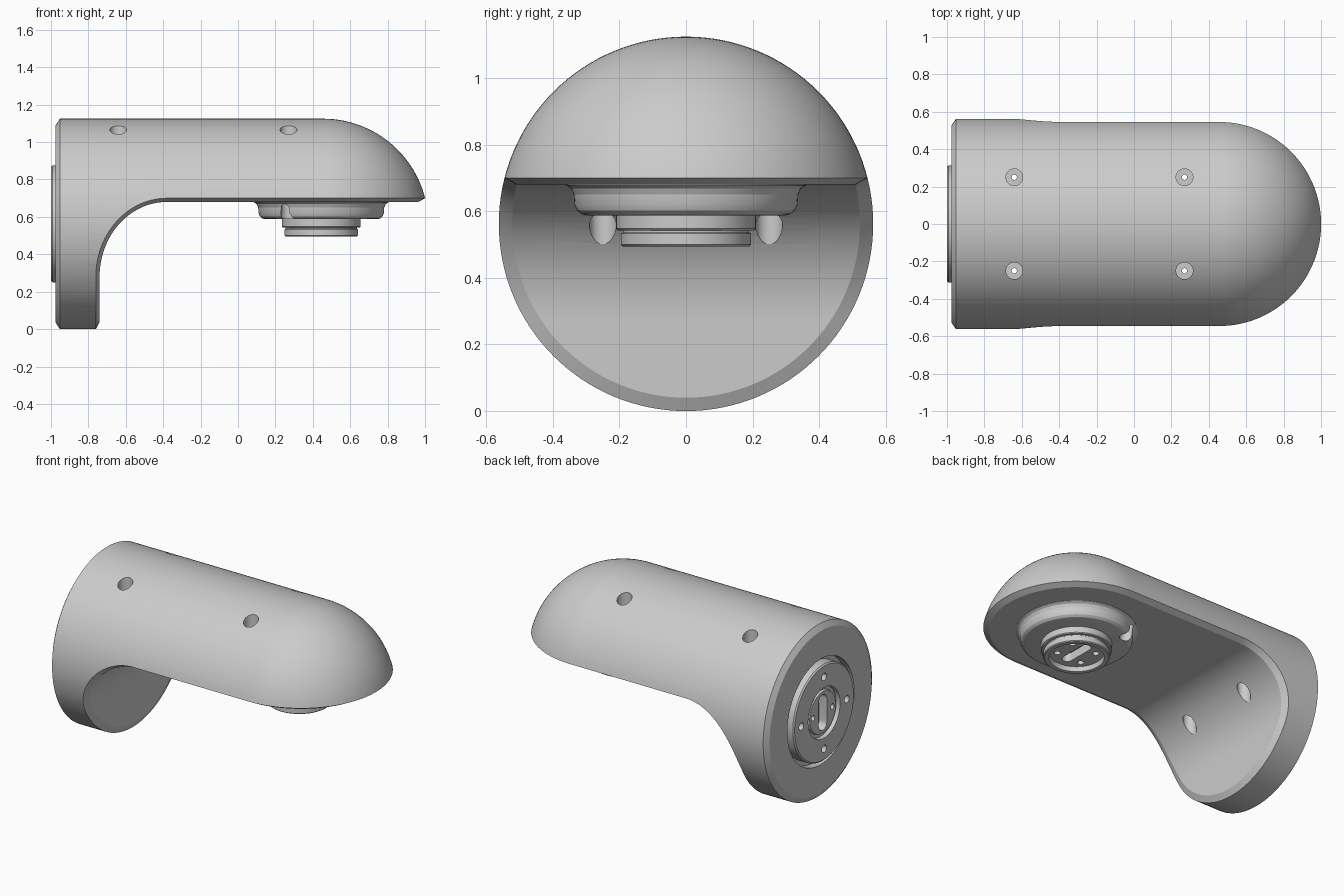
import bpy, bmesh, math
from mathutils import Matrix, Vector

if "Cube" in bpy.data.objects:
    bpy.data.objects.remove(bpy.data.objects["Cube"])

R, C, TIP = 0.5625, 0.5625, 0.455      # body radius, axis height, dome centre x
ALONG_X = Matrix.Rotation(math.pi / 2, 4, 'Y')


def finish(name, bm, matrix=Matrix()):
    bmesh.ops.transform(bm, matrix=matrix, verts=bm.verts)
    bmesh.ops.recalc_face_normals(bm, faces=bm.faces)
    me = bpy.data.meshes.new(name)
    bm.to_mesh(me)
    bm.free()
    ob = bpy.data.objects.new(name, me)
    bpy.context.collection.objects.link(ob)
    return ob


def lathe(name, profile, loc, rot=Matrix(), n=96):
    """Solid of revolution from (radius, height) points, capped at both ends."""
    bm = bmesh.new()
    rings = []
    for r, h in profile:
        if r < 1e-5:
            rings.append([bm.verts.new((0, 0, h))] * n)
        else:
            rings.append([bm.verts.new((r * math.cos(2 * math.pi * i / n),
                                        r * math.sin(2 * math.pi * i / n), h)) for i in range(n)])
    for a, b in zip(rings, rings[1:]):
        for i in range(n):
            j = (i + 1) % n
            bm.faces.new(list(dict.fromkeys((a[i], a[j], b[j], b[i]))))
    for ring in (rings[0], rings[-1]):
        if ring[0] is not ring[1]:
            bm.faces.new(ring)
    return finish(name, bm, Matrix.Translation(loc) @ rot)


def rod(r, h0, h1, loc, rot=Matrix(), n=32):
    return lathe("cutter", [(r, h0), (r, h1)], loc, rot, n)


def slot(length, r, h0, h1, loc, rot=Matrix()):
    """Stadium prism, long in local y."""
    bm = bmesh.new()
    pts = []
    for i in range(26):
        a = math.pi * (i if i < 13 else i - 1) / 12
        pts.append((r * math.cos(a), r * math.sin(a) + (length if i < 13 else -length)))
    pts = pts[:13] + [(r * math.cos(math.pi + math.pi * k / 12),
                       r * math.sin(math.pi + math.pi * k / 12) - length) for k in range(13)]
    lo = [bm.verts.new((x, y, h0)) for x, y in pts]
    hi = [bm.verts.new((x, y, h1)) for x, y in pts]
    bm.faces.new(lo)
    bm.faces.new(hi)
    for i in range(26):
        j = (i + 1) % 26
        bm.faces.new((lo[i], lo[j], hi[j], hi[i]))
    return finish("cutter", bm, Matrix.Translation(loc) @ rot)


def cut(ob, *cutters):
    for c in cutters:
        mod = ob.modifiers.new("cut", 'BOOLEAN')
        mod.operation, mod.solver, mod.object = 'DIFFERENCE', 'EXACT', c
        bpy.context.view_layer.objects.active = ob
        bpy.ops.object.modifier_apply(modifier=mod.name)
        bpy.data.objects.remove(c)


def half_loop(r, o):
    """Half the underside rim: plate arc, elliptic fillet, straight arm, round tip."""
    x0, zt, fx, fz = -0.76 + o, 0.70 - o, -0.38, 0.28
    width = lambda z: math.sqrt(max(r * r - (z - C) ** 2, 0))
    pts = []
    a1 = math.asin((fz - C) / r)
    for i in range(25):
        a = -math.pi / 2 + (a1 + math.pi / 2) * i / 24
        pts.append(Vector((x0, r * math.cos(a) if i else 0, C + r * math.sin(a))))
    for i in range(1, 25):
        a = math.pi / 2 * i / 24
        z = fz + (zt - fz) * math.sin(a)
        pts.append(Vector((fx - (fx - x0) * math.cos(a), width(z), z)))
    w = width(zt)
    for i in range(33):
        a = math.pi / 2 * (1 - i / 32)
        pts.append(Vector((TIP + w * math.cos(a), w * math.sin(a) if i < 32 else 0, zt)))
    return pts


def underside_cutter():
    outer, inner = half_loop(R, 0), half_loop(R - 0.04, 0.02)
    flare = [p + (q - p) * 2.5 for p, q in zip(inner, outer)]
    far = [p + Vector((2, 0, -2)) for p in flare]
    bm = bmesh.new()
    n = len(inner)
    sides = []
    for loop in (inner, flare, far):
        left = [bm.verts.new(p) for p in loop]
        right = [left[i] if i in (0, n - 1) else bm.verts.new((p.x, -p.y, p.z))
                 for i, p in enumerate(loop)]
        sides.append((left, right))
    for a, b in zip(sides, sides[1:]):
        for s in (0, 1):
            for i in range(n - 1):
                bm.faces.new((a[s][i], a[s][i + 1], b[s][i + 1], b[s][i]))
    for left, right in (sides[0], sides[2]):
        for i in range(n - 1):
            bm.faces.new(list(dict.fromkeys((left[i], left[i + 1], right[i + 1], right[i]))))
    return finish("cutter", bm)


# Bracket body: capsule with chamfered back rim, hollowed below into an arm and plate
dome = [(R * math.cos(math.pi / 2 * i / 32) if i < 32 else 0,
         TIP + R * math.sin(math.pi / 2 * i / 32)) for i in range(33)]
body = lathe("bracket_body", [(R - 0.035, -0.975), (R, -0.952)] + dome, (0, 0, C), ALONG_X, 128)
cut(body, underside_cutter())

# Recess in the wall side
cut(body, rod(0.345, -1.1, -0.925, (0, 0, C), ALONG_X, 96))

# Collar under the arm
CX = 0.445
collar = lathe("collar", [(0.36, 0.70), (0.36, 0.678), (0.345, 0.668), (0.337, 0.65), (0.335, 0.62),
                          (0.328, 0.603), (0.315, 0.592), (0.30, 0.588), (0.0, 0.588)], (CX, 0, 0))

# Screw holes: counterbore from above, thin shaft, wider well from below
for x in (-0.64, 0.27):
    for y in (-0.25, 0.25):
        cut(body, rod(0.045, 0.93, 1.3, (x, y, 0)), rod(0.04, 0.3, 0.80, (x, y, 0)),
            rod(0.014, 0.7, 1.0, (x, y, 0)))
        if x > 0:
            cut(collar, rod(0.04, 0.5, 0.8, (x, y, 0)))

# Stepped threaded stub with a dished end, slot and small holes
stub = lathe("stub", [(0.21, 0.60), (0.21, 0.548), (0.205, 0.543), (0.19, 0.543), (0.19, 0.537),
                      (0.196, 0.533), (0.196, 0.50), (0.19, 0.495), (0.165, 0.495),
                      (0.16, 0.525), (0.0, 0.525)], (CX, 0, 0))
cut(stub, slot(0.085, 0.032, 0.4, 0.58, (CX, 0, 0)))
for sx in (-1, 1):
    for y in (-0.07, 0.07):
        cut(stub, rod(0.02, 0.4, 0.57, (CX + sx * 0.09, y, 0), n=20))

# Wall mounting disc with ring groove, centre slot and screw holes
disc = lathe("mounting_disc", [(0.0, -0.92), (0.313, -0.92), (0.313, -0.992), (0.305, -1.0),
                               (0.165, -1.0), (0.16, -0.975), (0.14, -0.975), (0.135, -0.99),
                               (0.0, -0.99)], (0, 0, C), ALONG_X)
cut(disc, slot(0.075, 0.042, -1.1, -0.935, (0, 0, C), ALONG_X @ Matrix.Rotation(math.pi / 2, 4, 'Z')))
for k in range(4):
    a = k * math.pi / 2
    cut(disc, rod(0.024, -1.1, -0.94, (0, 0.235 * math.cos(a), C + 0.235 * math.sin(a)), ALONG_X, 24))
for y in (-0.1, 0.1):
    cut(disc, rod(0.018, -1.1, -0.95, (0, y, C), ALONG_X, 20))

# Smooth shading with crisp edges
for ob in (body, collar, stub, disc):
    bpy.ops.object.select_all(action='DESELECT')
    ob.select_set(True)
    bpy.context.view_layer.objects.active = ob
    bpy.ops.object.shade_smooth_by_angle(angle=math.radians(20))
